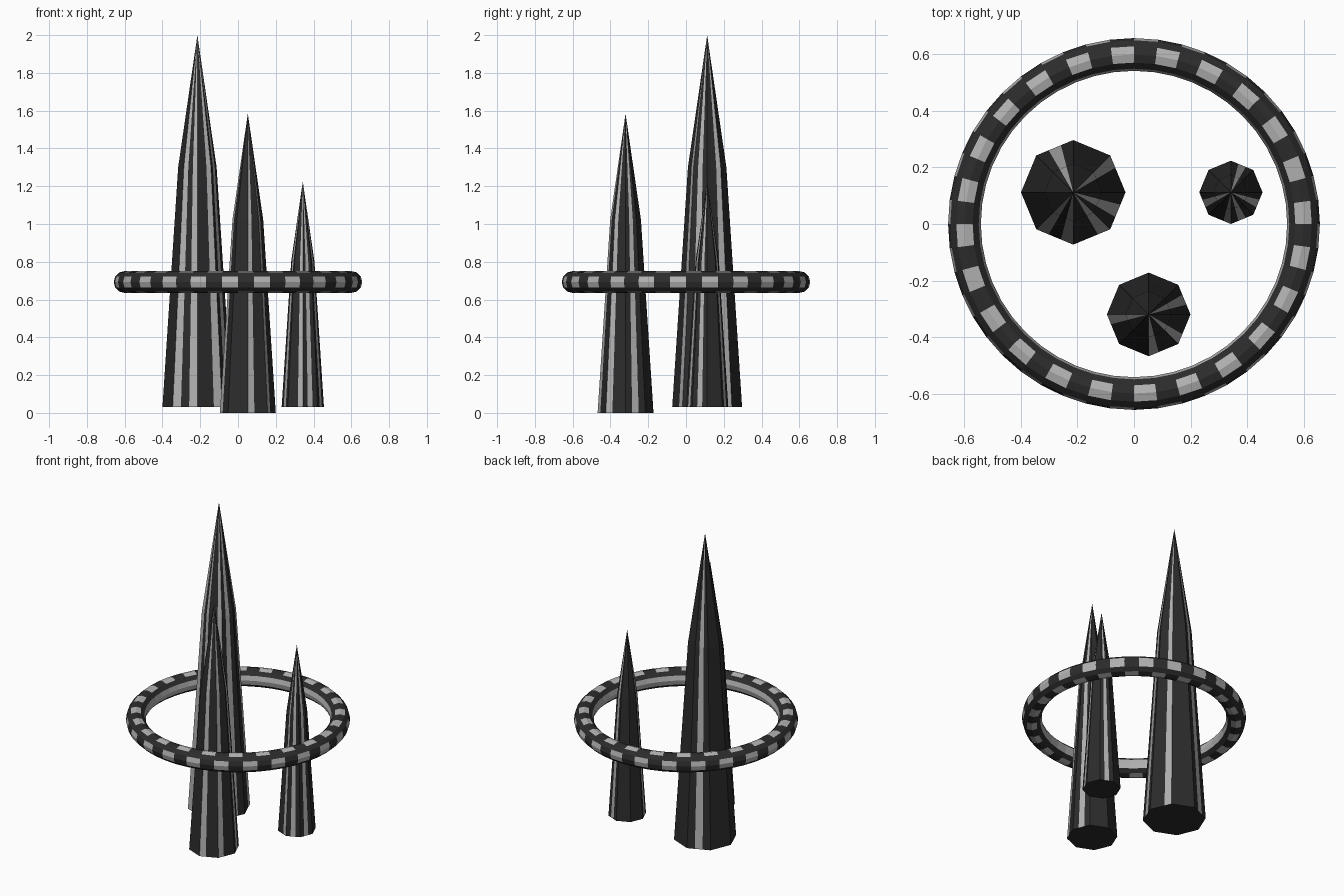
import bpy
from math import cos, sin, pi

if "Cube" in bpy.data.objects:
    bpy.data.objects.remove(bpy.data.objects["Cube"])


def material(name, v):
    m = bpy.data.materials.new(name)
    m.diffuse_color = (v, v, v, 1)
    m.use_nodes = True
    m.node_tree.nodes["Principled BSDF"].inputs["Base Color"].default_value = m.diffuse_color
    return m


DARK = material("dark_stone", 0.025)
LIGHT = material("light_stone", 0.45)


def make_object(name, verts, faces, mats):
    me = bpy.data.meshes.new(name)
    me.from_pydata(verts, [], faces)
    me.materials.append(DARK)
    me.materials.append(LIGHT)
    for p, m in zip(me.polygons, mats):
        p.material_index = m
    me.update()
    ob = bpy.data.objects.new(name, me)
    bpy.context.collection.objects.link(ob)
    return ob


def octagon_point(k):
    # eight sides, each split in three so thin stripes can be coloured
    side, t = k // 3, (k % 3) / 3
    a, b = side * pi / 4, (side + 1) * pi / 4
    return cos(a) * (1 - t) + cos(b) * t, sin(a) * (1 - t) + sin(b) * t


def spire(name, x, y, r, z0, z1, stripes):
    n = 24
    verts, faces, mats = [], [], []
    for z, rad in ((z0, r), (z0 + (z1 - z0) * 0.645, r * 0.55)):
        for k in range(n):
            px, py = octagon_point(k)
            verts.append((x + rad * px, y + rad * py, z))
    verts.append((x, y, z1))
    for k in range(n):
        j = (k + 1) % n
        faces += [(k, j, n + j, n + k), (n + k, n + j, 2 * n)]
        mats += [int(k in stripes)] * 2
    faces.append(tuple(reversed(range(n))))
    mats.append(0)
    return make_object(name, verts, faces, mats)


def checkered_ring(name, major, minor, z, n=48, m=12):
    verts, faces, mats = [], [], []
    for i in range(n):
        a = 2 * pi * i / n
        for j in range(m):
            b = 2 * pi * j / m
            rad = major + minor * cos(b)
            verts.append((rad * cos(a), rad * sin(a), z + minor * sin(b)))
    for i in range(n):
        i2 = (i + 1) % n
        for j in range(m):
            j2 = (j + 1) % m
            faces.append((i * m + j, i2 * m + j, i2 * m + j2, i * m + j2))
            inner = j in (5, 6)
            cap = j in (2, 3, 8, 9) and i % 2 == 0
            outer = j in (0, 11) and i % 2 == 1
            mats.append(int(inner or cap or outer))
    return make_object(name, verts, faces, mats)


# Three tapering eight-sided spires
spire("tall_spire", -0.215, 0.112, 0.185, 0.03, 2.0, {2, 7, 15, 17, 20, 22})
spire("middle_spire", 0.052, -0.32, 0.148, 0.0, 1.585, {1, 12, 18, 21})
spire("short_spire", 0.343, 0.112, 0.112, 0.03, 1.225, {4, 13, 17, 19, 22})

# Floating ring around the spires
checkered_ring("floating_ring", 0.6, 0.058, 0.693)
